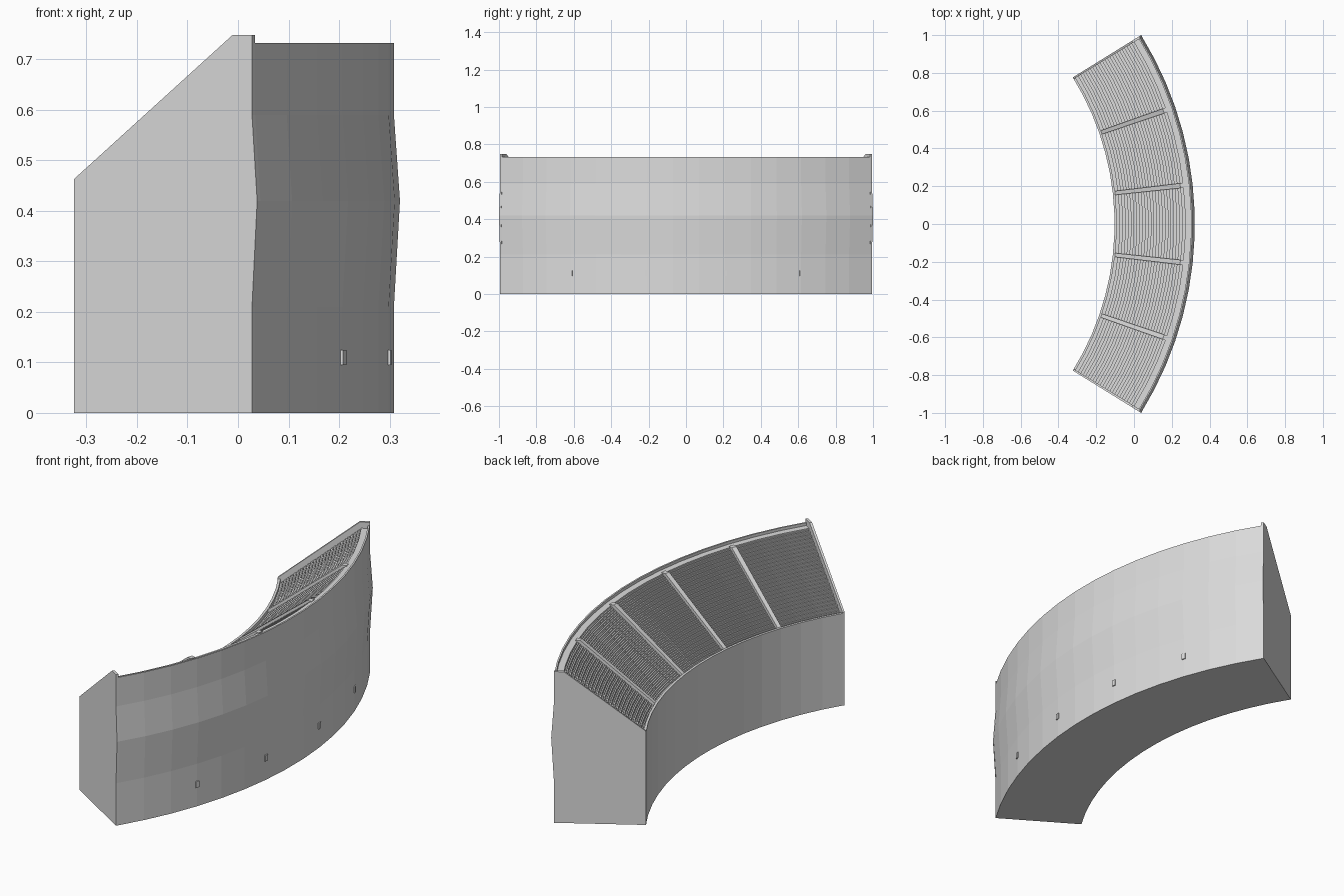
import bpy, bmesh
from math import sin, cos, radians

if "Cube" in bpy.data.objects:
    bpy.data.objects.remove(bpy.data.objects["Cube"], do_unlink=True)

CENTRE_X = -1.577            # centre of the plan arc
HALF = 31.75                 # half opening angle in degrees
SECTION = HALF * 2 / 5       # five seating blocks
ROWS = 24
R_IN, R_TOP = 1.486, 1.848   # seating radii
Z_IN, Z_TOP = 0.44, 0.718    # seating heights
TREAD = (R_TOP - R_IN) / ROWS
RISE = (Z_TOP - Z_IN) / ROWS

concrete = bpy.data.materials.new("light_grey_concrete")
concrete.use_nodes = True
grey = (0.72, 0.72, 0.72, 1)
concrete.diffuse_color = grey
concrete.node_tree.nodes["Principled BSDF"].inputs["Base Color"].default_value = grey


def sweep(bm, profile, start, end, segments):
    """Turn a closed (radius, height) profile about the plan centre."""
    rings = []
    for i in range(segments + 1):
        a = radians(start + (end - start) * i / segments)
        rings.append([bm.verts.new((CENTRE_X + r * cos(a), r * sin(a), z))
                      for r, z in profile])
    n = len(profile)
    for p, q in zip(rings, rings[1:]):
        for j in range(n):
            k = (j + 1) % n
            bm.faces.new((p[j], p[k], q[k], q[j]))
    bm.faces.new(rings[0])
    bm.faces.new(rings[-1])


def box(r0, r1, z0, z1):
    return [(r0, z0), (r1, z0), (r1, z1), (r0, z1)]


def build(name, sweeps):
    bm = bmesh.new()
    for args in sweeps:
        sweep(bm, *args)
    bmesh.ops.recalc_face_normals(bm, faces=bm.faces)
    mesh = bpy.data.meshes.new(name)
    bm.to_mesh(mesh)
    bm.free()
    mesh.materials.append(concrete)
    obj = bpy.data.objects.new(name, mesh)
    bpy.context.collection.objects.link(obj)


# Stand body: bulging back wall, parapet, walkway, terraces, front rim
back = [(1.887, 0), (1.887, 0.21), (1.899, 0.42), (1.887, 0.59)]
body = [(1.474, 0)] + back + [(1.887, 0.732), (1.879, 0.732), (1.879, Z_TOP)]
for i in range(ROWS, 0, -1):
    r = R_IN + TREAD * i
    z = Z_IN + RISE * i
    body += [(r, z), (r, z - RISE)]
body += [(R_IN, Z_IN), (R_IN, 0.456), (1.474, 0.456)]
build("stand_body", [(body, -HALF, HALF, 15)])

# End walls standing proud of the seating
end_wall = ([(1.473, 0)] + [(r + 0.0005, z) for r, z in back]
            + [(1.8875, 0.748), (1.842, 0.748), (1.473, 0.463)])
for name, s in (("left_end_wall", 1), ("right_end_wall", -1)):
    build(name, [(end_wall, s * (HALF - 0.35), s * (HALF + 0.02), 1)])

# Bench rows in each block
benches = []
for block in range(5):
    start = -HALF + SECTION * block
    for i in range(ROWS):
        r = R_IN + TREAD * (i + 0.4)
        z = Z_IN + RISE * i
        seat = box(r, r + TREAD * 0.4, z - 0.001, z + RISE * 0.5)
        benches.append((seat, start + 0.45, start + SECTION - 0.45, 3))
build("bench_rows", benches)

# Aisle ramps between the blocks, and small hatches below them on the back wall
aisle_angles = [-HALF + SECTION * k for k in range(1, 5)]
ramp = [(R_IN, Z_IN - 0.02), (R_TOP, Z_TOP - 0.02), (R_TOP + 0.008, Z_TOP + 0.004),
        (R_TOP - TREAD, Z_TOP + 0.004), (R_IN, Z_IN + RISE + 0.004)]
build("aisle_ramps", [(ramp, a - 0.4, a + 0.4, 1) for a in aisle_angles])
hatch = box(1.88, 1.892, 0.095, 0.125)
build("back_wall_hatches", [(hatch, a - 0.28, a + 0.28, 1) for a in aisle_angles])
